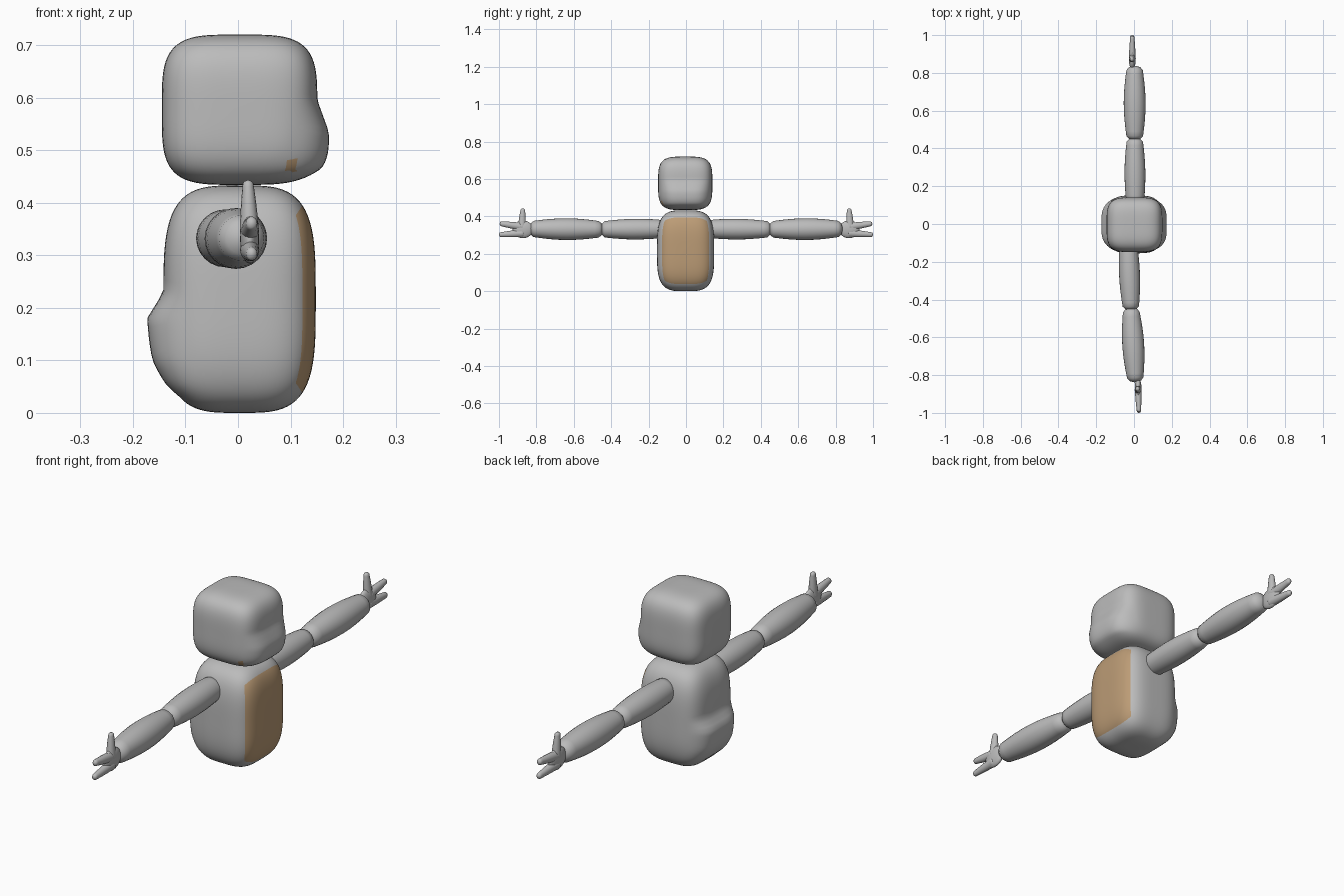
import bpy, bmesh, math
from mathutils import Vector, Matrix

if "Cube" in bpy.data.objects:
    bpy.data.objects.remove(bpy.data.objects["Cube"])


def material(name, rgb):
    m = bpy.data.materials.new(name)
    m.diffuse_color = (*rgb, 1)
    m.use_nodes = True
    m.node_tree.nodes["Principled BSDF"].inputs["Base Color"].default_value = m.diffuse_color
    return m


GREY = material("grey", (0.5, 0.5, 0.5))
TAN = material("tan", (0.5, 0.33, 0.18))


def finish(name, bm, mats):
    bmesh.ops.recalc_face_normals(bm, faces=bm.faces)
    for f in bm.faces:
        f.smooth = True
    me = bpy.data.meshes.new(name)
    bm.to_mesh(me)
    bm.free()
    for m in mats:
        me.materials.append(m)
    ob = bpy.data.objects.new(name, me)
    bpy.context.collection.objects.link(ob)
    return ob


def interp(table, z):
    for (z0, v0), (z1, v1) in zip(table, table[1:]):
        if z0 <= z <= z1:
            return v0 + (v1 - v0) * (z - z0) / (z1 - z0)
    return 0.0


def soft_box(name, centre, half, power, bump, side, is_tan):
    """Rounded box with a bump on one x side; bump is a depth table over z."""
    bm = bmesh.new()
    bmesh.ops.create_cube(bm, size=2)
    bmesh.ops.subdivide_edges(bm, edges=bm.edges[:], cuts=23, use_grid_fill=True)
    bm.normal_update()
    front = {f for f in bm.faces if f.normal.x > 0.9}
    for v in bm.verts:
        p = v.co
        p = p / sum(abs(c) ** power for c in p) ** (1 / power)
        w = max(0, p.x * side) * max(0, 1 - abs(p.y / 0.92) ** 4)
        v.co = [centre[i] + half[i] * p[i] for i in range(3)]
        v.co.x += side * w * interp(bump, v.co.z)
    for f in bm.faces:
        f.material_index = int(is_tan(f.calc_center_median(), f in front))
    return finish(name, bm, [GREY, TAN])


def limb(bm, a, b, r0, mid, r1, flat=1.0, sides=24, steps=14):
    """Swollen tube from a to b with rounded ends; flat squashes it along x."""
    a, b = Vector(a), Vector(b)
    axis = b - a
    length = axis.length
    d = axis.normalized()
    u = (Vector((1, 0, 0)) - d * d.x).normalized()
    w = d.cross(u)
    rings = []
    for i in range(steps + 1):
        t = 0.5 - 0.5 * math.cos(math.pi * (0.02 + 0.96 * i / steps))
        r = r0 + (r1 - r0) * t + (mid - (r0 + r1) / 2) * math.sin(math.pi * t)
        # rounded caps
        cap = min(0.35, 0.6 * min(r0, r1) / length)
        e = min(1, t / cap, (1 - t) / cap)
        r *= math.sqrt(max(0.0, 1 - (1 - e) ** 2))
        c = a + axis * t
        rings.append([bm.verts.new(c + u * r * flat * math.cos(k * math.tau / sides)
                                   + w * r * math.sin(k * math.tau / sides))
                      for k in range(sides)])
    for p, q in zip(rings, rings[1:]):
        for k in range(sides):
            n = (k + 1) % sides
            bm.faces.new((p[k], p[n], q[n], q[k]))
    bm.faces.new(rings[0])
    bm.faces.new(rings[-1])


# Body with a low rump bump behind and a tan belly panel
soft_box("body", (0.003, -0.002, 0.2165), (0.145, 0.153, 0.2165), 3.6,
         [(0.03, 0), (0.055, 0.013), (0.10, 0.026), (0.18, 0.031), (0.23, 0)], -1,
         lambda c, front: front)

# Head with a muzzle bump and a small tan mark beside the jaw
soft_box("head", (0.003, -0.004, 0.577), (0.148, 0.145, 0.143), 3.9,
         [(0.433, 0.01), (0.465, 0.028), (0.535, 0.022), (0.595, 0)], 1,
         lambda c, front: c.y < 0 and 0.09 < c.x < 0.108 and 0.46 < c.z < 0.481)

# Arms: side, x of shoulder, elbow, wrist and hand
for label, s, xs, xe, xw, xh in (("left", 1, 0.006, 0.004, 0.003, -0.009),
                                 ("right", -1, -0.03, -0.016, 0.008, 0.022)):
    bm = bmesh.new()
    limb(bm, (xs, s * 0.11, 0.333), (xe, s * 0.457, 0.331), 0.047, 0.055, 0.041)
    finish(label + "_upper_arm", bm, [GREY])

    bm = bmesh.new()
    limb(bm, (xe, s * 0.443, 0.331), (xw, s * 0.838, 0.333), 0.041, 0.058, 0.04)
    finish(label + "_forearm", bm, [GREY])

    # Flat palm, raised thumb and two fingers
    bm = bmesh.new()
    bmesh.ops.create_uvsphere(
        bm, u_segments=20, v_segments=12, radius=1,
        matrix=Matrix.Translation((xh, s * 0.872, 0.331))
        @ Matrix.Diagonal((0.018, 0.056, 0.047, 1)))
    tip = xh + (0.004 if s < 0 else 0)
    limb(bm, (xh, s * 0.878, 0.335), (xh - 0.003, s * 0.872, 0.443),
         0.022, 0.018, 0.011, 0.85, 14)
    limb(bm, (xh, s * 0.875, 0.345), (tip, s * 0.996, 0.362), 0.021, 0.018, 0.012, 0.85, 14)
    limb(bm, (xh, s * 0.865, 0.311), (tip, s * 1.0, 0.302), 0.022, 0.018, 0.012, 0.85, 14)
    finish(label + "_hand", bm, [GREY])
